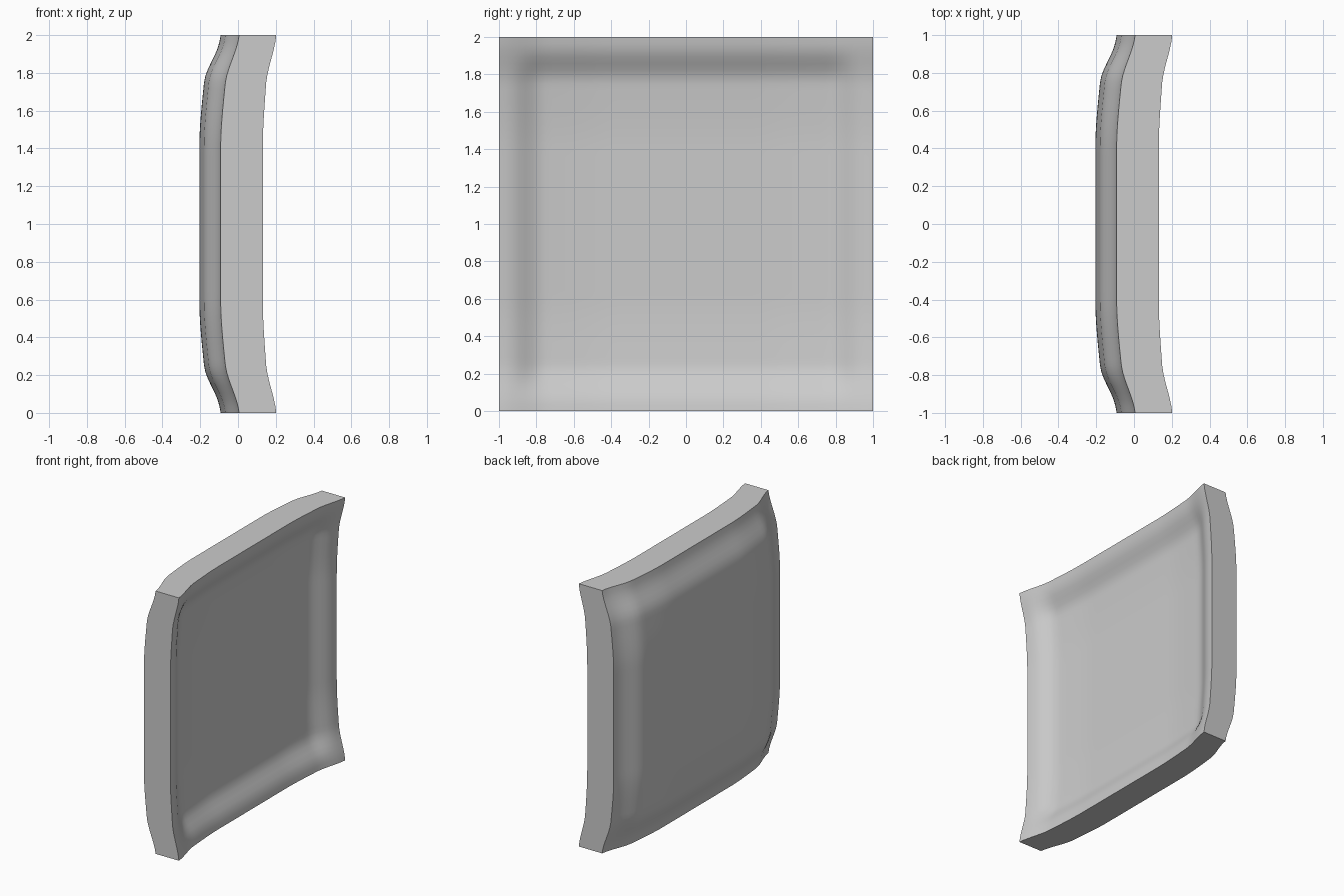
import bpy
import bmesh
import math
from mathutils import Vector

cube = bpy.data.objects.get("Cube")
if cube:
    bpy.data.objects.remove(cube, do_unlink=True)


def step(t, outer, inner):
    """Smooth rise from 0 at the outer limit to 1 at the inner limit."""
    k = min(max((outer - t) / (outer - inner), 0), 1)
    return k * k * (3 - 2 * k)


def bow(t):
    """Bowing of the panel along one axis, from rim to middle."""
    t = abs(t)
    return 0.6 * step(t, 1.03, 0.74) + 0.4 * step(t, 1.0, 0.4)


def rim(t):
    """Steeper step just inside the rim."""
    return step(abs(t), 0.94, 0.77)


def surface(y, z, corner, bend, dish):
    return corner - bend * (bow(y) + bow(z)) - dish * rim(y) * rim(z)


grey = bpy.data.materials.new("plain grey")
grey.use_nodes = True
colour = (0.6, 0.6, 0.6, 1)
grey.diffuse_color = colour
grey.node_tree.nodes["Principled BSDF"].inputs["Base Color"].default_value = colour

# Square sheet, doubled into a panel with flat sides
bm = bmesh.new()
bmesh.ops.create_grid(bm, x_segments=56, y_segments=56, size=1)
dished_side = list(bm.verts)
result = bmesh.ops.extrude_face_region(bm, geom=bm.faces[:], use_keep_orig=True)
bulged_side = [g for g in result["geom"] if isinstance(g, bmesh.types.BMVert)]

# Dished face towards +x, bulged face towards -x
for verts, shape in ((dished_side, (0.205, 0.0725, 0.035)),
                     (bulged_side, (0.01, 0.1, 0.015))):
    for v in verts:
        y, z = v.co.x, v.co.y
        v.co = Vector((surface(y, z, *shape), y, z + 1))
bmesh.ops.recalc_face_normals(bm, faces=bm.faces[:])

mesh = bpy.data.meshes.new("curved_panel")
bm.to_mesh(mesh)
bm.free()
mesh.materials.append(grey)
panel = bpy.data.objects.new("curved_panel", mesh)
bpy.context.collection.objects.link(panel)

# Smooth faces with crisp outer edges
bpy.ops.object.select_all(action="DESELECT")
panel.select_set(True)
bpy.context.view_layer.objects.active = panel
bpy.ops.object.shade_smooth_by_angle(angle=math.radians(35))
